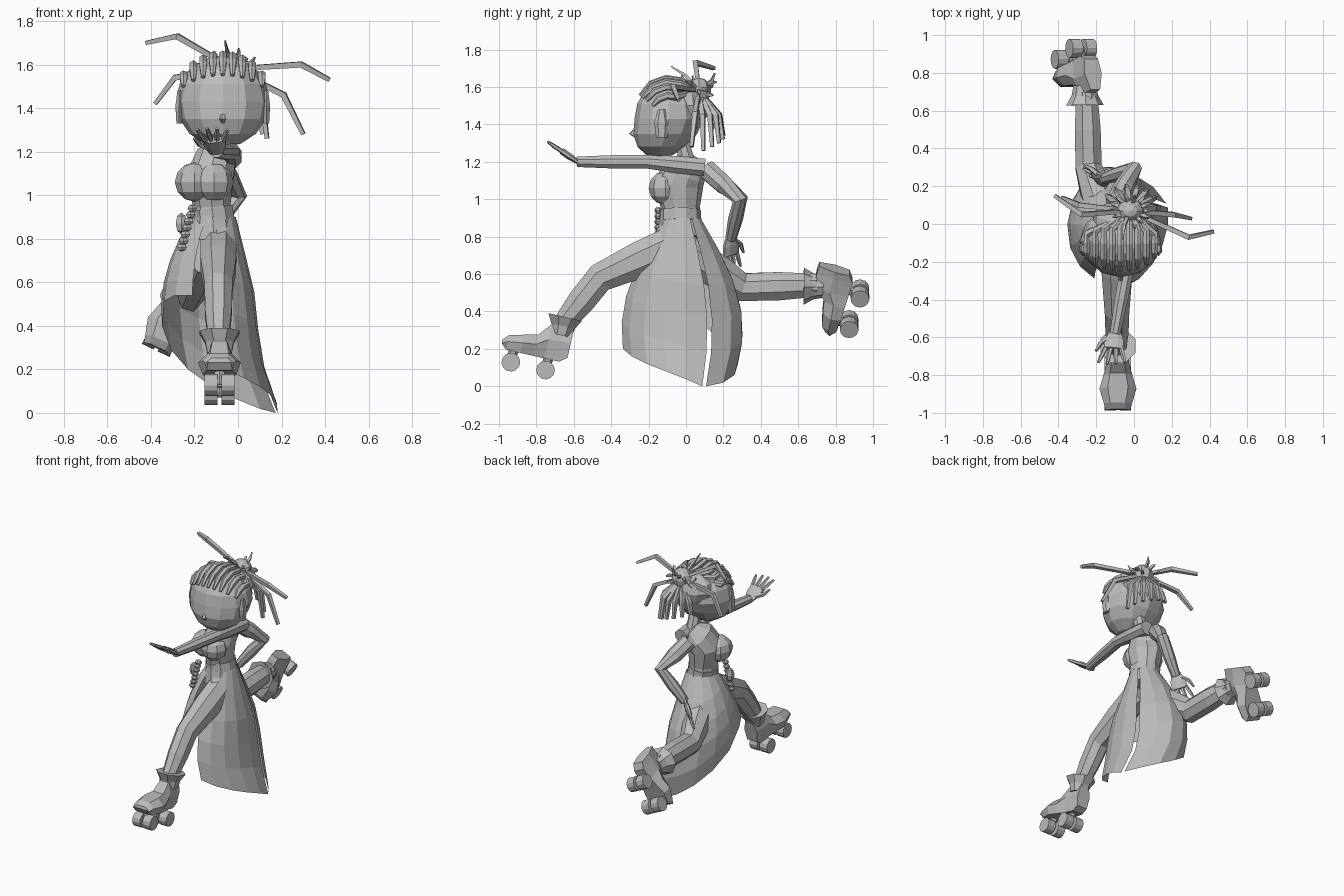
import bpy, bmesh, random
from math import sin, cos, pi, radians, sqrt
from mathutils import Vector, Matrix

cube = bpy.data.objects.get("Cube")
if cube:
    bpy.data.objects.remove(cube)

colour = [.5, .5, .5, 1]
grey = bpy.data.materials.new("plain_grey")
grey.use_nodes = True
grey.diffuse_color = colour
grey.node_tree.nodes["Principled BSDF"].inputs["Base Color"].default_value = colour


def finish(name, bm):
    bmesh.ops.recalc_face_normals(bm, faces=bm.faces)
    mesh = bpy.data.meshes.new(name)
    bm.to_mesh(mesh)
    bm.free()
    mesh.materials.append(grey)
    part = bpy.data.objects.new(name, mesh)
    bpy.context.collection.objects.link(part)


def bridge(bm, rows, closed):
    """Fill quads between neighbouring rows of points."""
    grid = [[bm.verts.new(point) for point in row] for row in rows]
    for a, b in zip(grid, grid[1:]):
        for i in range(len(a) - (not closed)):
            j = (i + 1) % len(a)
            bm.faces.new((a[i], a[j], b[j], b[i]))
    return grid


def loft(name, rings):
    bm = bmesh.new()
    grid = bridge(bm, rings, True)
    bm.faces.new(grid[0])
    bm.faces.new(grid[-1])
    finish(name, bm)


def tube(name, path, radii, sides=8, ref=(1, 0, 0), squash=1):
    """Tapered tube; squash scales its thickness across the ref direction."""
    path = [Vector(p) for p in path]
    rings = []
    for i, (p, r) in enumerate(zip(path, radii)):
        before, after = path[max(i - 1, 0)], path[min(i + 1, len(path) - 1)]
        along = (after - before).normalized()
        v = along.cross(Vector(ref)).normalized()
        u = v.cross(along)
        turns = [2 * pi * (k + .5) / sides for k in range(sides)]
        rings.append([p + r * (u * cos(a) + v * squash * sin(a)) for a in turns])
    loft(name, rings)


def limb(name, joints, thick, thin, squash=1, ref=(1, 0, 0)):
    """Limb through its joints, with a fuller muscle between each pair."""
    joints = [Vector(j) for j in joints]
    path = [joints[0]]
    for a, b in zip(joints, joints[1:]):
        path += [(a + b) / 2, b]
    last = len(path) - 1
    radii = [(thick + (thin - thick) * i / last) * (1.1 if i % 2 else 1) for i in range(last + 1)]
    tube(name, path, radii, ref=ref, squash=squash)


def ball(name, centre, size, sides=8, rings=6, chin=0):
    """Faceted ball; chin pulls the lower half forward."""
    bm = bmesh.new()
    bmesh.ops.create_uvsphere(bm, u_segments=sides, v_segments=rings, radius=1)
    for v in bm.verts:
        v.co.y += chin * min(v.co.z, 0)
    bm.transform(Matrix.Translation(centre) @ Matrix.Diagonal((*size, 1)))
    finish(name, bm)


# Torso
tube("torso", [(-.11, -.03, .8), (-.12, -.03, .95), (-.13, -.04, 1.08), (-.1, 0, 1.16), (-.06, .03, 1.21)],
     [.11, .09, .115, .1, .05], 10, squash=1.15)
tube("belt", [(-.11, -.03, .88), (-.12, -.03, .94)], [.1, .1], 10, squash=1.1)
tube("neck", [(-.06, .02, 1.15), (-.06, -.02, 1.3)], [.05, .04])
ball("right_bust", (-.2, -.09, 1.06), (.09, .1, .09))
ball("left_bust", (-.11, -.11, 1.06), (.09, .09, .09))


# Skirt: two open panels following one bell shape
def bell(angle, z):
    drop = (.9 - z) / .9
    a = radians(angle)
    middle = -.14 + .12 * drop ** 4 + .03 * (1 - drop) ** 8
    x = middle + (.1 + .12 * sin(pi * min(.5, drop))) * cos(a)
    y = -.02 + (.1 + .23 * sin(.75 * pi * drop)) * sin(a)
    return Vector((x, y, z))


def panel(name, first, last, columns, hem):
    rows = []
    for i in range(columns + 1):
        t = i / columns
        low = hem(t)
        rows.append([bell(first + (last - first) * t, .9 + (low - .9) * j / 5) for j in range(6)])
    bm = bmesh.new()
    bridge(bm, rows, False)
    finish(name, bm)


panel("left_skirt_panel", -80, 24, 5, lambda t: .2 * (1 - t))
panel("back_skirt_panel", 29, 250, 9, lambda t: .54 * min(1, 1.25 * t) ** 1.7)

# Hip ornament
for i in range(7):
    ball("hip_chain_link", (-.21 - .008 * i, -.15, .94 - .03 * i), (.025, .02, .018), 6, 4)
ball("hip_knot", (-.26, -.13, .87), (.03, .03, .05), 6, 4)

# Legs and arms
limb("front_leg", [(-.09, -.04, .77), (-.09, -.46, .58), (-.09, -.66, .33)], .09, .05, 1.2)
limb("back_leg", [(-.15, 0, .72), (-.24, .3, .53), (-.25, .7, .54)], .09, .06, 1.1)
limb("left_arm", [(-.03, .1, 1.17), (-.03, -.2, 1.2), (-.1, -.58, 1.2)], .05, .03)
limb("right_arm", [(-.1, .11, 1.16), (0, .29, 1), (-.16, .24, .79)], .055, .03, ref=(1, -2, 0))


# Roller boots
def boot(prefix, heel, toe, up, ankle, lean):
    f = Vector(toe).normalized()
    s = f.cross(Vector(up)).normalized()
    u = s.cross(f)

    def at(x, y, z):
        return Vector(heel) + s * x + f * y + u * z

    rings = []
    for y in (-.01, .03, .11, .17, .24, .32, .35):
        top = .2 - min(.1, 1.2 * max(0, y - .1)) - max(0, y - .3)
        sole = .03 if y in (-.01, .35) else 0
        width = .05 + .3 * max(0, min(y - .08, .4 - y))
        half = [(width * .8, sole), (width, top * .55), (width * .55, top)]
        rings.append([at(x, y, z) for x, z in half] + [at(-x, y, z) for x, z in reversed(half)])
    loft(prefix + "_boot", rings)
    cuff = [at(0, ankle + lean * (z - .14), z) for z in (.14, .19, .24)]
    tube(prefix + "_boot_cuff", cuff, [.06, .07, .1], ref=s)
    for y in (.09, .28):
        tube(prefix + "_truck", [at(0, y, -.06), at(0, y, .02)], [.02, .03], 6, s)
        tube(prefix + "_axle", [at(-.05, y, -.06), at(.05, y, -.06)], [.015, .015], 6, f)
        for x in (-.04, .04):
            tube(prefix + "_wheel", [at(x - .03, y, -.06), at(x + .03, y, -.06)], [.05, .05], 12, f)


boot("front", heel=(-.085, -.65, .125), toe=(0, -.97, .22), up=(0, .2, 1), ankle=.05, lean=0)
boot("back", heel=(-.235, .9, .59), toe=(-.4, -.3, -.85), up=(.1, -1, .2), ankle=.11, lean=.3)


# Hands: palm, four fanned fingers and a thumb
def hand(prefix, wrist, forward, across):
    f, s, w = Vector(forward).normalized(), Vector(across).normalized(), Vector(wrist)
    tube(prefix + "_palm", [w - f * .02, w + f * .05, w + f * .1], [.03, .055, .055], ref=s, squash=.35)
    for k in (-1.5, -.5, .5, 1.5):
        a = w + f * .09 + s * k * .027
        reach = f * (.11 - .01 * abs(k)) + s * k * .02
        tube(prefix + "_finger", [a, a + reach * .6, a + reach], [.013, .012, .007], 5, s)
    a = w + f * .03 - s * .03
    tube(prefix + "_thumb", [a, a + f * .03 - s * .04, a + f * .08 - s * .06], [.016, .014, .008], 5, f.cross(s))


hand("left", wrist=(-.1, -.58, 1.2), forward=(-.1, -.82, .55), across=(1, 0, 0))
hand("right", wrist=(-.16, .24, .8), forward=(-.3, 0, -.8), across=(.6, -.7, -.2))

# Head
skull = Vector((-.07, -.09, 1.43))
ball("head", skull, (.215, .185, .21), 12, 8, chin=.3)
tube("nose", [skull + Vector((0, y, z)) for y, z in ((-.17, -.05), (-.2, -.08), (-.17, -.1))], [.01, .015, .01], 5)
for side, name in ((1, "left_ear"), (-1, "right_ear")):
    tube(name, [skull + Vector((side * .2, -.04, z)) for z in (-.1, -.02, .05)], [.015, .02, .01], 6, squash=2)

# Braided rows running side by side over the crown into a bun
bun = Vector((-.02, .07, 1.58))
for i in range(-4, 5):
    x = .045 * i
    girth = sqrt(1 - (x / .22) ** 2)
    arc = [radians(a) for a in (35, 60, 85, 110)]
    path = [skull + Vector((x, -.19 * girth * cos(a), .215 * girth * sin(a))) for a in arc]
    tube("braided_row", path + [bun], [.01, .02, .02, .02, .014], 6)
ball("hair_back", (-.06, 0, 1.5), (.165, .13, .12), 10)
ball("hair_bun", bun, (.075, .065, .07))


# Loose locks: flat-sided strands springing from the bun
def lock(bend, tip):
    tube("hair_lock", [bun, bend, tip], [.014, .019, .013], 4, (.2, 1, .1))


lock((-.28, .05, 1.73), (-.42, .15, 1.7))
lock((-.29, .1, 1.54), (-.38, .14, 1.42))
lock((.29, -.07, 1.6), (.42, -.04, 1.53))
lock((.21, .05, 1.46), (.3, .03, 1.28))
for i in range(7):
    a = radians(10 + 22 * i)
    out = Vector((.13 * cos(a), .11 * sin(a), 0))
    lock(bun + out - Vector((0, 0, .13)), bun + out * 1.2 - Vector((0, 0, .32 - .02 * i)))

# Short tips around the bun
random.seed(4)
for i in range(14):
    a = 2 * pi * i / 14
    d = Vector((cos(a), .8 * sin(a), random.uniform(-.3, .7))).normalized()
    lift = Vector((0, 0, random.uniform(-.02, .04)))
    tube("hair_tip", [bun + d * .04, bun + d * .09, bun + d * .11 + lift], [.014, .012, .005], 4, (.3, .2, 1))
tube("tall_hair_tip", [bun, (-.05, 0, 1.66), (-.06, -.08, 1.71)], [.014, .012, .004], 4)
